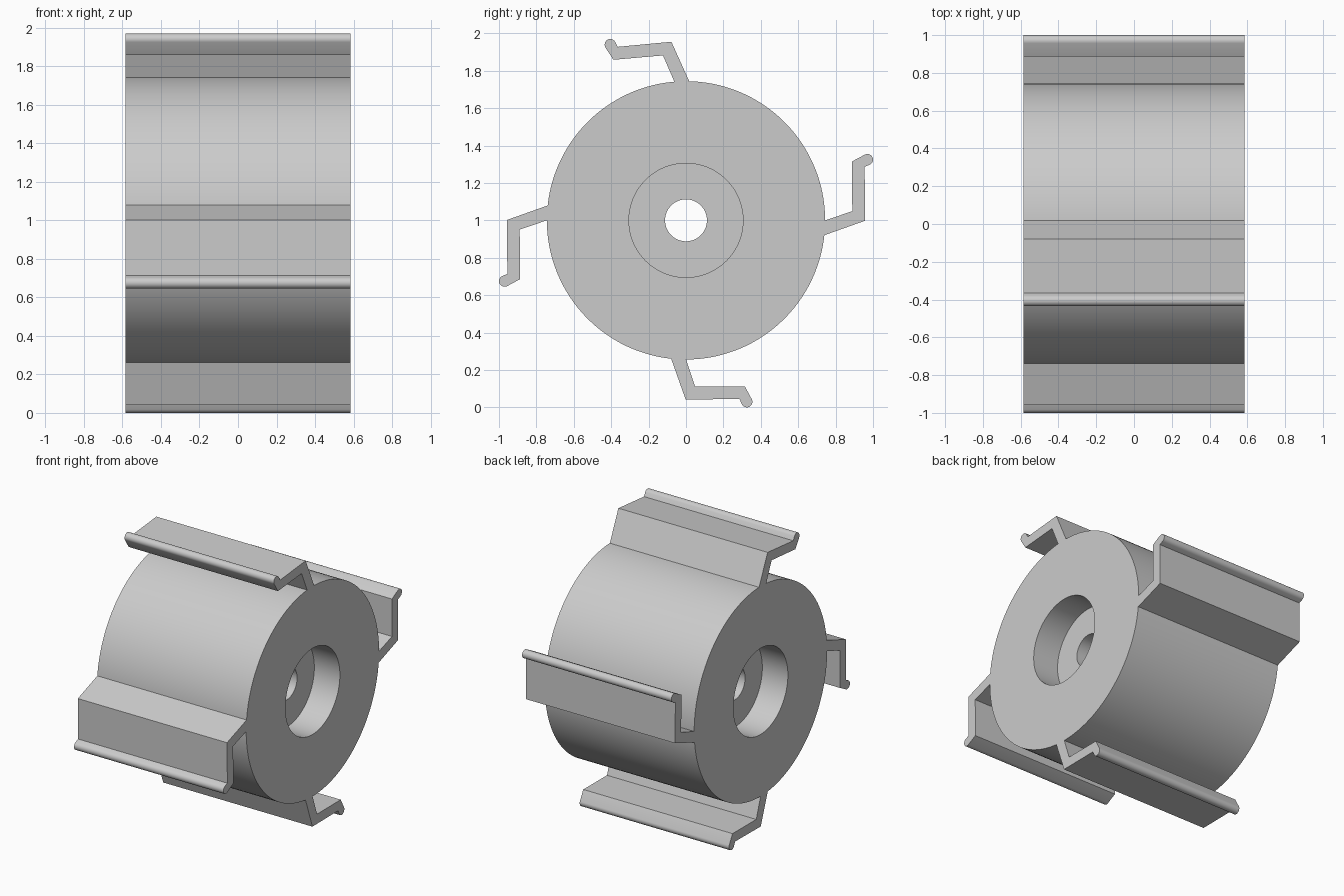
import bpy, bmesh, math
from mathutils import Matrix, Vector

cube = bpy.data.objects.get("Cube")
if cube:
    bpy.data.objects.remove(cube, do_unlink=True)

HALF = 0.585              # half width along x
CENTRE = Vector((0, 0, 1))

grey = bpy.data.materials.new("light_grey")
grey.use_nodes = True
grey.diffuse_color = (0.6, 0.6, 0.6, 1)
grey.node_tree.nodes["Principled BSDF"].inputs["Base Color"].default_value = (0.6, 0.6, 0.6, 1)


def finish(bm, name):
    bmesh.ops.recalc_face_normals(bm, faces=bm.faces)
    mesh = bpy.data.meshes.new(name)
    bm.to_mesh(mesh)
    bm.free()
    mesh.materials.append(grey)
    obj = bpy.data.objects.new(name, mesh)
    obj.location = CENTRE
    bpy.context.collection.objects.link(obj)
    bpy.ops.object.select_all(action="DESELECT")
    obj.select_set(True)
    bpy.context.view_layer.objects.active = obj
    bpy.ops.object.shade_smooth_by_angle(angle=math.radians(30))
    return obj


def lathe(name, profile, steps):
    """Spin a closed (x, radius) profile round the x axis."""
    bm = bmesh.new()
    verts = [bm.verts.new((x, 0, r)) for x, r in profile]
    edges = [bm.edges.new((verts[i - 1], verts[i])) for i in range(len(verts))]
    bmesh.ops.spin(bm, geom=verts + edges, cent=(0, 0, 0), axis=(1, 0, 0),
                   angle=math.tau, steps=steps, use_merge=True)
    bmesh.ops.remove_doubles(bm, verts=bm.verts, dist=0.0001)
    return finish(bm, name)


def extrude_arm(name, outline, degrees):
    """Extrude a (y, z) outline across the width and turn it round the drum."""
    bm = bmesh.new()
    face = bm.faces.new([bm.verts.new((-HALF, y, z)) for y, z in outline])
    ext = bmesh.ops.extrude_face_region(bm, geom=[face])
    moved = [g for g in ext["geom"] if isinstance(g, bmesh.types.BMVert)]
    bmesh.ops.translate(bm, verts=moved, vec=(2 * HALF, 0, 0))
    bm.transform(Matrix.Rotation(math.radians(degrees), 4, "X"))
    return finish(bm, name)


# Drum with a counterbore at each end and a through hole
OUTER, BORE, HOLE, DEPTH = 0.744, 0.305, 0.112, 0.2
floor = HALF - DEPTH
half_profile = [(HALF, OUTER), (HALF, BORE), (floor, BORE), (floor, HOLE)]
lathe("drum", half_profile + [(-x, r) for x, r in reversed(half_profile)], 128)

# Bent arm ending in a hook with a rounded lip
lip = []
for i in range(13):
    a = math.radians(-65 + 15 * i)
    lip.append((0.97 + 0.03 * math.cos(a), 0.325 + 0.03 * math.sin(a)))
outline = [(0.735, -0.081), (0.958, -0.002), (0.955, 0.286)] + lip + [
    (0.888, 0.315), (0.889, 0.049), (0.741, -0.001)]

for name, degrees in (("back_arm", 0), ("top_arm", 94.8),
                      ("front_arm", 180), ("bottom_arm", 270)):
    extrude_arm(name, outline, degrees)
